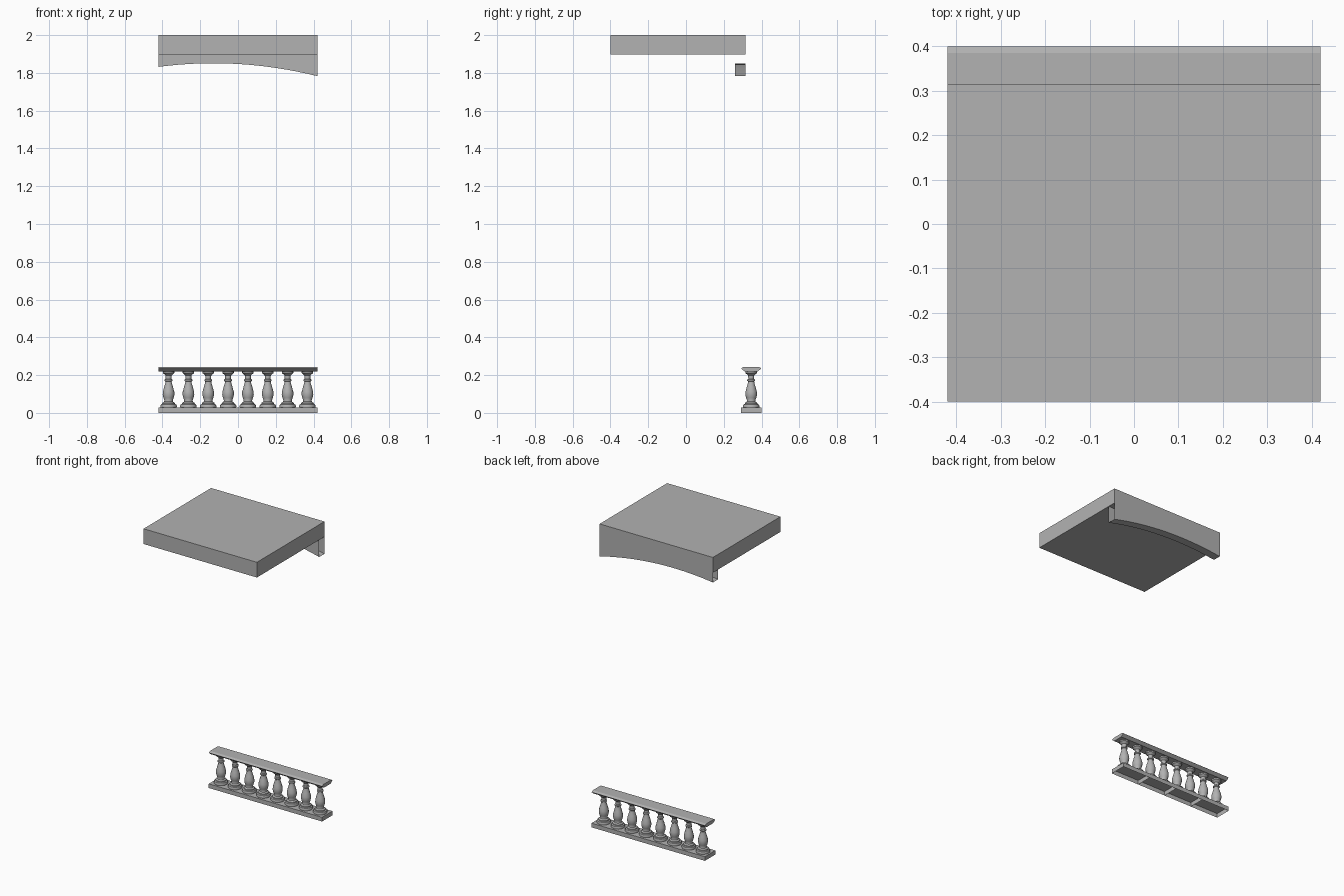
import bpy, bmesh, math

if "Cube" in bpy.data.objects:
    bpy.data.objects.remove(bpy.data.objects["Cube"])

HALF = 0.42      # half length of the whole piece in x
RAIL_Y = 0.345   # centre line of the balustrade

stone = bpy.data.materials.new("dark_stone")
stone.diffuse_color = (0.446, 0.446, 0.446, 1)
stone.use_nodes = True
stone.node_tree.nodes["Principled BSDF"].inputs["Base Color"].default_value = stone.diffuse_color


def make_object(name, bm, recalc=True):
    if recalc:
        bmesh.ops.recalc_face_normals(bm, faces=bm.faces[:])
    mesh = bpy.data.meshes.new(name)
    bm.to_mesh(mesh)
    bm.free()
    mesh.materials.append(stone)
    ob = bpy.data.objects.new(name, mesh)
    bpy.context.collection.objects.link(ob)
    return ob


def box(name, x0, x1, y0, y1, z0, z1, open_bottom=False):
    bm = bmesh.new()
    bmesh.ops.create_cube(bm, size=1)
    bottom = [f for f in bm.faces if f.normal.z < -0.5]
    for v in bm.verts:
        v.co = (x1 if v.co.x > 0 else x0,
                y1 if v.co.y > 0 else y0,
                z1 if v.co.z > 0 else z0)
    if open_bottom:
        bmesh.ops.delete(bm, geom=bottom, context='FACES_ONLY')
    return make_object(name, bm, recalc=False)


# Upper slab
box("upper_slab", -HALF, HALF, -0.40, 0.315, 1.898, 2.0)

# Arched fascia under the slab: front, back and curved soffit, ends open
bm = bmesh.new()
STEPS = 16
rows = []
for i in range(STEPS + 1):
    x = -HALF + 2 * HALF * i / STEPS
    z = 1.851 - 0.225 * (x + 0.13) ** 2
    section = [(0.26, 1.898), (0.26, z), (0.315, z), (0.315, 1.898)]
    rows.append([bm.verts.new((x, y, h)) for y, h in section])
for a, b in zip(rows, rows[1:]):
    for j in range(3):
        bm.faces.new((a[j], a[j + 1], b[j + 1], b[j]))
make_object("arched_fascia", bm, recalc=False)

# Four plinth blocks, hollow underneath
for i in range(4):
    x0 = -HALF + 0.21 * i
    box(f"plinth_{i + 1}", x0, x0 + 0.21, RAIL_Y - 0.055, RAIL_Y + 0.055,
        0, 0.028, open_bottom=True)

# Handrail: moulded section swept along x
half_section = [(0.034, 0.219), (0.054, 0.235), (0.048, 0.240), (0.040, 0.243)]
section = half_section + [(-y, z) for y, z in reversed(half_section)]
bm = bmesh.new()
ends = [[bm.verts.new((x, RAIL_Y + y, z)) for y, z in section] for x in (-HALF, HALF)]
n = len(section)
for j in range(n):
    k = (j + 1) % n
    bm.faces.new((ends[0][j], ends[0][k], ends[1][k], ends[1][j]))
bm.faces.new(ends[0])
bm.faces.new(ends[1])
make_object("handrail", bm)

# Turned balusters, two per plinth block
profile = [(0.043, 0.028), (0.044, 0.036), (0.041, 0.044), (0.034, 0.047),
           (0.033, 0.053), (0.024, 0.059), (0.022, 0.066), (0.027, 0.080),
           (0.031, 0.096), (0.030, 0.112), (0.024, 0.135), (0.017, 0.158),
           (0.016, 0.166), (0.021, 0.170), (0.021, 0.176), (0.015, 0.180),
           (0.016, 0.198), (0.022, 0.204), (0.030, 0.210), (0.030, 0.219)]
SIDES = 16
bm = bmesh.new()
rings = [[bm.verts.new((r * math.cos(2 * math.pi * s / SIDES),
                        r * math.sin(2 * math.pi * s / SIDES), z))
          for s in range(SIDES)] for r, z in profile]
for a, b in zip(rings, rings[1:]):
    for s in range(SIDES):
        t = (s + 1) % SIDES
        bm.faces.new((a[s], a[t], b[t], b[s]))
first = make_object("baluster_1", bm, recalc=False)
first.select_set(True)
bpy.context.view_layer.objects.active = first
bpy.ops.object.shade_smooth_by_angle(angle=math.radians(40))
for i in range(8):
    ob = first
    if i:
        ob = first.copy()
        ob.name = f"baluster_{i + 1}"
        bpy.context.collection.objects.link(ob)
    ob.location = (-HALF + 0.0525 + 0.105 * i, RAIL_Y, 0)
